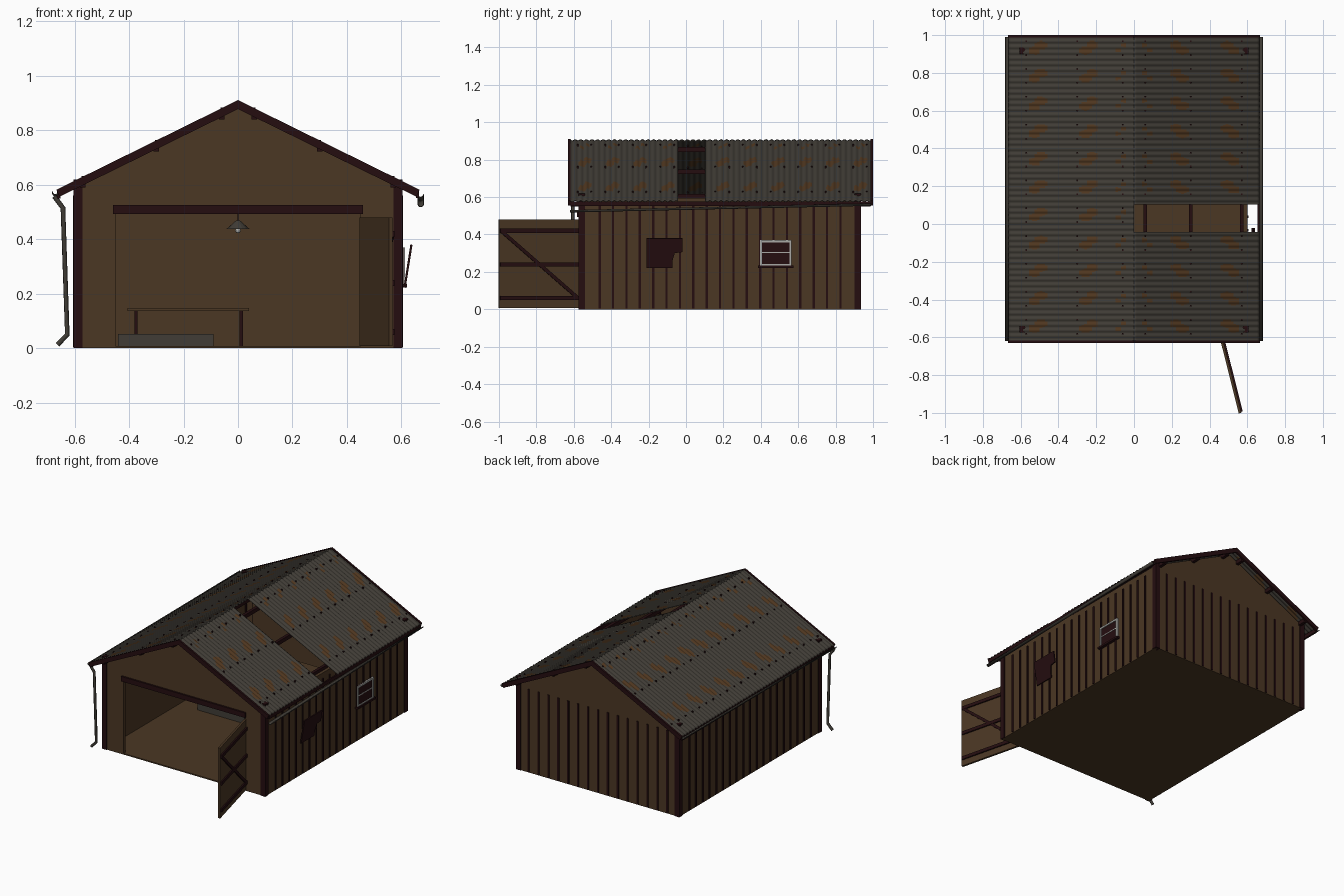
import bpy, bmesh, math
from mathutils import Vector, Matrix

if "Cube" in bpy.data.objects:
    bpy.data.objects.remove(bpy.data.objects["Cube"])


def material(name, r, g, b):
    m = bpy.data.materials.new(name)
    m.use_nodes = True
    m.diffuse_color = (r, g, b, 1)
    m.node_tree.nodes["Principled BSDF"].inputs["Base Color"].default_value = (r, g, b, 1)
    return m


WOOD = material("brown wood", 0.07, 0.038, 0.017)
TRIM = material("dark red trim", 0.018, 0.004, 0.005)
METAL = material("weathered metal", 0.052, 0.046, 0.037)
RUST = material("rust", 0.08, 0.038, 0.014)
WHITE = material("white paint", 0.4, 0.4, 0.38)

RIDGE, SLOPE, EAVE = 0.905, 0.492, 0.665
FRONT, BACK, HALF = -0.57, 0.93, 0.6


def roof_z(x):
    return RIDGE - SLOPE * abs(x)


def finish(name, bm, *mats):
    bmesh.ops.recalc_face_normals(bm, faces=bm.faces)
    me = bpy.data.meshes.new(name)
    bm.to_mesh(me)
    bm.free()
    for m in mats:
        me.materials.append(m)
    ob = bpy.data.objects.new(name, me)
    bpy.context.collection.objects.link(ob)
    return ob


def add_box(bm, lo, hi):
    lo, hi = Vector(lo), Vector(hi)
    mat = Matrix.Translation((lo + hi) / 2) @ Matrix.Diagonal((*(hi - lo), 1))
    return bmesh.ops.create_cube(bm, size=1, matrix=mat)["verts"]


def boxes(name, spans, mat):
    bm = bmesh.new()
    for lo, hi in spans:
        add_box(bm, lo, hi)
    return finish(name, bm, mat)


def prism(name, pts, y0, y1, mat):
    """Outline in x and z, extruded along y."""
    bm = bmesh.new()
    face = bm.faces.new([bm.verts.new((x, y0, z)) for x, z in pts])
    out = bmesh.ops.extrude_face_region(bm, geom=[face])["geom"]
    moved = [v for v in out if isinstance(v, bmesh.types.BMVert)]
    bmesh.ops.translate(bm, verts=moved, vec=(0, y1 - y0, 0))
    return finish(name, bm, mat)


def tube(name, pts, radius, mat):
    cu = bpy.data.curves.new(name, "CURVE")
    cu.dimensions = "3D"
    cu.bevel_depth, cu.bevel_resolution, cu.use_fill_caps = radius, 2, True
    sp = cu.splines.new("POLY")
    sp.points.add(len(pts) - 1)
    for p, co in zip(sp.points, pts):
        p.co = (*co, 1)
    cu.materials.append(mat)
    ob = bpy.data.objects.new(name, cu)
    bpy.context.collection.objects.link(ob)
    return ob


# Walls and floor
eave_z, top_z = roof_z(HALF) - 0.015, RIDGE - 0.015
prism("back_wall", [(-HALF, 0), (HALF, 0), (HALF, eave_z), (0, top_z), (-HALF, eave_z)],
      BACK - 0.02, BACK, WOOD)
prism("front_wall", [(-HALF, 0), (-0.45, 0), (-0.45, 0.5), (0.45, 0.5), (0.45, 0), (HALF, 0),
                     (HALF, eave_z), (0, top_z), (-HALF, eave_z)], FRONT, FRONT + 0.02, WOOD)
for side, s in (("left", 1), ("right", -1)):
    xs = sorted((s * HALF, s * (HALF - 0.02)))
    boxes(side + "_wall", [((xs[0], FRONT + 0.02, 0), (xs[1], BACK - 0.02, eave_z))], WOOD)
boxes("floor", [((-HALF, FRONT, 0), (HALF, BACK, 0.008))], WOOD)

# Corner posts and door header
posts = []
for cx in (-0.588, 0.588):
    for cy in (FRONT + 0.012, BACK - 0.012):
        posts.append(((cx - 0.017, cy - 0.017, 0), (cx + 0.017, cy + 0.017, 0.62)))
boxes("corner_posts", posts, TRIM)
boxes("door_header", [((-0.46, FRONT - 0.012, 0.493), (0.46, FRONT + 0.025, 0.526))], TRIM)

# Vertical battens on the sides and the back
battens = []
for i in range(1, 20):
    y = FRONT + 0.037 + i * 0.0715
    for s in (-1, 1):
        xs = sorted((s * HALF, s * (HALF + 0.006)))
        battens.append(((xs[0], y - 0.006, 0.005), (xs[1], y + 0.006, 0.56)))
for i in range(-7, 8):
    x = i * 0.0735
    battens.append(((x - 0.006, BACK, 0.005), (x + 0.006, BACK + 0.006, 0.56)))
boxes("battens", battens, TRIM)


# Corrugated roof sheets with rust patches
def rusty(d, y):
    row = (y + 0.62) % 0.1473 - 0.08
    for c, size in ((0.07, 0.5), (0.24, 1.0), (0.51, 1.0)):
        for du, dv in ((-0.018, 0.014), (0.016, -0.014)):
            if ((d - c - du) / (0.034 * size)) ** 2 + ((row - dv) / (0.022 * size)) ** 2 < 1:
                return True
    return False


def sheet(name, s, y0, y1):
    bm = bmesh.new()
    nu, nv = 48, round((y1 - y0) / 0.005)
    grid = []
    for i in range(nu + 1):
        d = EAVE * i / nu
        row = []
        for j in range(nv + 1):
            y = y0 + (y1 - y0) * j / nv
            row.append(bm.verts.new((s * d, y, roof_z(d) + 0.0035 * math.sin(math.tau * y / 0.03))))
        grid.append(row)
    for i in range(nu):
        for j in range(nv):
            f = bm.faces.new((grid[i][j], grid[i + 1][j], grid[i + 1][j + 1], grid[i][j + 1]))
            f.smooth = True
            c = f.calc_center_median()
            f.material_index = int(rusty(abs(c.x), c.y))
    ob = finish(name, bm, METAL, RUST)
    mod = ob.modifiers.new("thickness", "SOLIDIFY")
    mod.thickness, mod.offset = 0.002, 0
    return ob


GAP = (-0.042, 0.103)
sheet("roof_right", -1, -0.62, 0.99)
sheet("roof_left_front", 1, -0.62, GAP[0])
sheet("roof_left_back", 1, GAP[1], 0.99)

# Purlins and roof screws
purlins, screws = [], []
for d in (0.06, 0.30, 0.57):
    for s in (-1, 1):
        x, z = s * d, roof_z(d)
        purlins.append(((x - 0.01, -0.615, z - 0.035), (x + 0.01, 0.985, z - 0.009)))
        for k in range(22):
            y = -0.58 + k * 0.0737
            if s < 0 or not GAP[0] < y < GAP[1]:
                screws.append(((x - 0.004, y - 0.004, z - 0.004), (x + 0.004, y + 0.004, z + 0.008)))
boxes("purlins", purlins, TRIM)
boxes("roof_screws", screws, TRIM)

# Barge boards along the gable edges and fascia along the eaves
chevron = [(-0.667, 0.582), (0, 0.911), (0.667, 0.582), (0.656, 0.556), (0, 0.878), (-0.656, 0.556)]
prism("front_barge_board", chevron, -0.63, -0.617, TRIM)
prism("back_barge_board", chevron, 0.987, 1.0, TRIM)
boxes("right_fascia", [((-0.664, -0.617, 0.55), (-0.652, 0.987, 0.576))], TRIM)
boxes("left_fascia", [((0.654, -0.617, 0.552), (0.664, 0.987, 0.576))], TRIM)


# Half-round gutters, the left one sagging to the front
def gutter(name, x, z0, z1, r):
    bm = bmesh.new()
    rings = []
    for y, z in ((-0.62, z0), (0.99, z1)):
        rings.append([bm.verts.new((x + r * math.cos(a), y, z + r * math.sin(a)))
                      for a in (math.pi + math.pi * k / 8 for k in range(9))])
    for k in range(8):
        bm.faces.new((rings[0][k], rings[0][k + 1], rings[1][k + 1], rings[1][k])).smooth = True
    ob = finish(name, bm, METAL)
    ob.modifiers.new("thickness", "SOLIDIFY").thickness = 0.003


gutter("left_gutter", 0.671, 0.53, 0.565, 0.012)
gutter("right_gutter", -0.671, 0.57, 0.575, 0.012)
tube("downpipe", [(-0.675, -0.605, 0.558), (-0.643, -0.605, 0.515), (-0.627, -0.605, 0.05),
                  (-0.663, -0.605, 0.012)], 0.009, METAL)

# Open door leaf with rails and a diagonal brace
L = 0.445
hinge = Matrix.Translation((0.452, FRONT, 0)) @ Matrix.Rotation(math.atan2(-0.43, 0.108), 4, "Z")
leaf = boxes("door_leaf", [((0, -0.006, 0.008), (L, 0.008, 0.48))], WOOD)
rails = boxes("door_rails", [((0.005, 0.008, z - 0.011), (L - 0.005, 0.017, z + 0.011))
                             for z in (0.06, 0.24, 0.42)], TRIM)
rise = 0.36
brace = boxes("door_brace", [((-0.275, 0.008, -0.009), (0.275, 0.016, 0.009))], TRIM)
brace.matrix_world = hinge @ Matrix.Translation((L / 2, 0, 0.24)) @ Matrix.Rotation(
    -math.atan2(rise, L - 0.02), 4, "Y")
leaf.matrix_world = rails.matrix_world = hinge

# Window with pane, frame, glazing bar and sill
X = HALF
y0, y1, z0, z1, w = 0.395, 0.565, 0.235, 0.37, 0.012
boxes("window_pane", [((X, y0, z0), (X + 0.007, y1, z1))], TRIM)
boxes("window_frame", [((X, y0, z0), (X + 0.013, y0 + w, z1)), ((X, y1 - w, z0), (X + 0.013, y1, z1)),
                       ((X, y0, z1 - w), (X + 0.013, y1, z1)), ((X, y0, z0), (X + 0.013, y1, z0 + 0.006)),
                       ((X, y0, 0.3), (X + 0.01, y1, 0.306))], WHITE)
boxes("window_sill", [((X, 0.385, 0.222), (X + 0.02, 0.575, 0.235))], TRIM)

# Loose shutter leaning outwards, with a broken corner
shutter = prism("broken_shutter", [(-0.21, 0), (-0.072, 0), (-0.072, 0.04), (-0.06, 0.08),
                                   (-0.02, 0.085), (-0.02, 0.16), (-0.21, 0.16)], -0.004, 0.004, TRIM)
shutter.matrix_world = (Matrix.Translation((0.612, 0, 0.222)) @ Matrix.Rotation(math.radians(9), 4, "Y")
                        @ Matrix.Rotation(math.radians(90), 4, "Z"))

# Workbench and the fallen roof sheet on the floor
boxes("workbench", [((-0.405, 0.66, 0.137), (0.04, 0.88, 0.147))], WOOD)
boxes("workbench_legs", [((x - 0.006, y - 0.006, 0.008), (x + 0.006, y + 0.006, 0.137))
                         for x in (-0.375, 0.012) for y in (0.68, 0.86)], TRIM)
boxes("sheet_stack", [((-0.44, 0.2, 0.008), (-0.09, 0.5, 0.052))], METAL)

# Hanging lamp
bm = bmesh.new()
bmesh.ops.create_cone(bm, segments=16, radius1=0.042, radius2=0.008, depth=0.03,
                      matrix=Matrix.Translation((0, 0.15, 0.453)))
finish("lamp_shade", bm, METAL)
bm = bmesh.new()
bmesh.ops.create_uvsphere(bm, u_segments=10, v_segments=6, radius=0.011,
                          matrix=Matrix.Translation((0, 0.15, 0.433)))
finish("lamp_bulb", bm, WHITE)
tube("lamp_cord", [(0, 0.15, 0.465), (0, 0.15, 0.895)], 0.002, TRIM)
